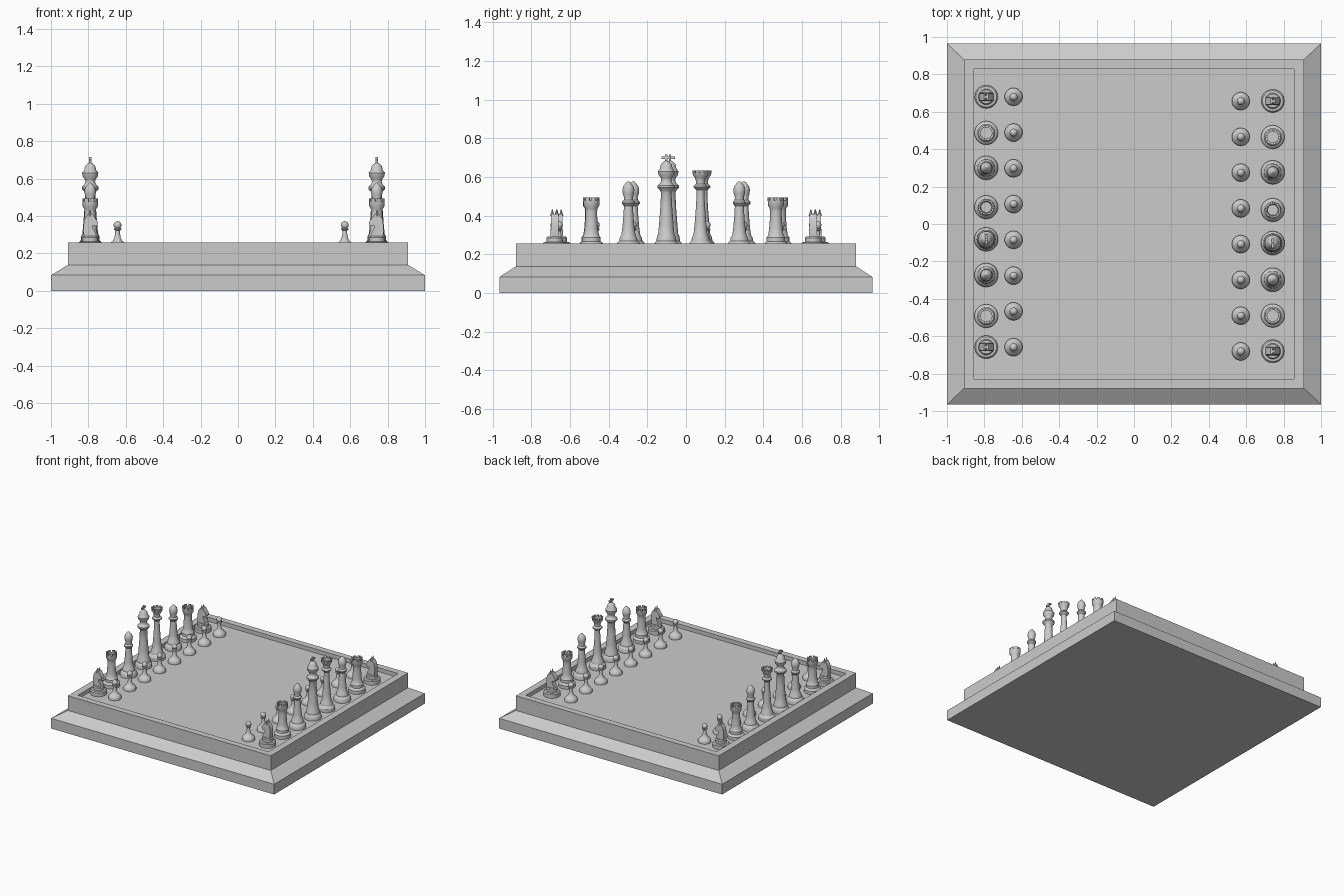
import bpy, bmesh, math
from mathutils import Matrix

if "Cube" in bpy.data.objects:
    bpy.data.objects.remove(bpy.data.objects["Cube"])

FLOOR = 0.225   # level of the sunken playing field
SEG = 28


def finish(bm, name, smooth=True):
    bmesh.ops.recalc_face_normals(bm, faces=bm.faces)
    me = bpy.data.meshes.new(name)
    bm.to_mesh(me)
    bm.free()
    if smooth:
        me.shade_smooth()
        me.set_sharp_from_angle(angle=math.radians(32))
    return me


def add_object(name, me, loc=(0, 0, 0), rot=0):
    ob = bpy.data.objects.new(name, me)
    ob.location = loc
    ob.rotation_euler.z = rot
    bpy.context.collection.objects.link(ob)
    return ob


def bridge(bm, rings):
    for a, b in zip(rings, rings[1:]):
        n = len(a)
        for i in range(n):
            bm.faces.new((a[i], a[(i + 1) % n], b[(i + 1) % n], b[i]))
    bm.faces.new(rings[0])
    bm.faces.new(rings[-1])


def lathe(bm, profile):
    """Revolve (radius, height) points around z, heights above the field."""
    rings = []
    for r, z in profile:
        rings.append([bm.verts.new((r * math.cos(2 * math.pi * i / SEG),
                                    r * math.sin(2 * math.pi * i / SEG), z - FLOOR))
                      for i in range(SEG)])
    bridge(bm, rings)


def box(bm, size, z):
    m = Matrix.Translation((0, 0, z - FLOOR)) @ Matrix.Diagonal((*size, 1))
    bmesh.ops.create_cube(bm, size=1, matrix=m)


def battlements(bm, r_in, r_out, z0, z1, count, flare=0.0):
    """Ring of curved teeth with gaps between them."""
    for k in range(count):
        rings = []
        for z, f in ((z0, 0), (z1, flare)):
            pts = []
            for r, order in ((r_out + f, (0, .5, 1)), (r_in + f, (1, .5, 0))):
                for t in order:
                    a = 2 * math.pi * (k + 0.68 * t) / count
                    pts.append(bm.verts.new((r * math.cos(a), r * math.sin(a), z - FLOOR)))
            rings.append(pts)
        bridge(bm, rings)


# Board: stepped plinth with a sunken field, as stacked rectangles
bm = bmesh.new()
rings = []
for hx, hy, z in ((1, .965, 0), (1, .965, .083), (.91, .88, .138), (.91, .88, .257),
                  (.855, .83, .257), (.855, .83, FLOOR)):
    rings.append([bm.verts.new((sx * hx, sy * hy, z))
                  for sx, sy in ((-1, -1), (1, -1), (1, 1), (-1, 1))])
bridge(bm, rings)
add_object("board", finish(bm, "board", smooth=False))

meshes = {}

# Pawn
bm = bmesh.new()
ball = [(.021 * math.cos(math.radians(a)), .351 + .021 * math.sin(math.radians(a)))
        for a in range(-50, 90, 20)]
lathe(bm, [(.048, .225), (.048, .242), (.043, .25), (.036, .258), (.024, .268), (.017, .283),
           (.013, .305), (.012, .322), (.02, .327), (.02, .332)] + ball + [(.003, .372)])
meshes["pawn"] = finish(bm, "pawn")

# Rook with battlements
bm = bmesh.new()
lathe(bm, [(.063, .225), (.063, .252), (.055, .262), (.048, .266), (.048, .288), (.04, .298),
           (.035, .33), (.031, .38), (.03, .42), (.032, .438), (.041, .452), (.042, .478),
           (.03, .478), (.03, .466)])
battlements(bm, .03, .042, .476, .494, 8)
meshes["rook"] = finish(bm, "rook")

# Bishop with pointed head
bm = bmesh.new()
lathe(bm, [(.064, .225), (.064, .248), (.056, .262), (.047, .27), (.045, .285), (.037, .298),
           (.031, .34), (.026, .40), (.023, .45), (.034, .463), (.034, .471), (.024, .482),
           (.023, .495), (.029, .515), (.031, .535), (.026, .553), (.016, .566),
           (.009, .574), (.003, .578)])
meshes["bishop"] = finish(bm, "bishop")

# Queen with toothed crown
bm = bmesh.new()
lathe(bm, [(.063, .225), (.063, .25), (.055, .262), (.047, .27), (.044, .288), (.036, .302),
           (.03, .36), (.024, .44), (.02, .51), (.021, .532), (.036, .546), (.036, .553),
           (.024, .565), (.024, .58), (.03, .598), (.039, .61), (.041, .62), (.031, .62),
           (.028, .608)])
battlements(bm, .031, .041, .618, .634, 10, .002)
meshes["queen"] = finish(bm, "queen")

# King with cross
bm = bmesh.new()
lathe(bm, [(.064, .225), (.064, .248), (.058, .262), (.051, .268), (.049, .29), (.042, .305),
           (.037, .36), (.031, .44), (.027, .52), (.032, .53), (.045, .545), (.045, .556),
           (.031, .568), (.026, .582), (.028, .595), (.041, .612), (.043, .63), (.032, .645),
           (.028, .665), (.015, .68), (.006, .685)])
box(bm, (.012, .011, .045), .694)
box(bm, (.012, .05, .011), .700)
meshes["king"] = finish(bm, "king")

# Knight: round stepped foot and a carved horse head cut from a side outline
bm = bmesh.new()
lathe(bm, [(.062, .225), (.062, .255), (.055, .262), (.042, .264), (.042, .285), (.036, .292)])
outline = [(-.034, .288), (.034, .288), (.028, .31), (.013, .335), (.012, .35), (.03, .345),
           (.042, .356), (.04, .37), (.022, .395), (.012, .41), (-.012, .41),
           (-.029, .385), (-.037, .345)]
sides = [[bm.verts.new((x, s * (.019 if z > .3 else .022), z - FLOOR)) for x, z in outline]
         for s in (-1, 1)]
bridge(bm, sides)
for s in (-1, 1):   # ears
    m = Matrix.Translation((-.002, s * .012, .416 - FLOOR))
    bmesh.ops.create_cone(bm, cap_ends=True, segments=4, radius1=.011, radius2=.002,
                          depth=.034, matrix=m)
meshes["knight"] = finish(bm, "knight")

# Place both armies facing each other
ORDER = ("knight", "rook", "bishop", "queen", "king", "bishop", "rook", "knight")
ARMIES = (
    ("left", -.79, -.644, 0, (.68, .487, .30, .09, -.082, -.273, -.492, -.658), .68),
    ("right", .742, .571, math.pi, (.658, .465, .276, .075, -.102, -.298, -.49, -.68), .657),
)
for side, x_major, x_pawn, rot, ys, y_pawn in ARMIES:
    for i, (kind, y) in enumerate(zip(ORDER, ys)):
        add_object(f"{side}_{kind}_{i + 1}", meshes[kind], (x_major, y, FLOOR), rot)
        add_object(f"{side}_pawn_{i + 1}", meshes["pawn"], (x_pawn, y_pawn - .1912 * i, FLOOR), rot)
